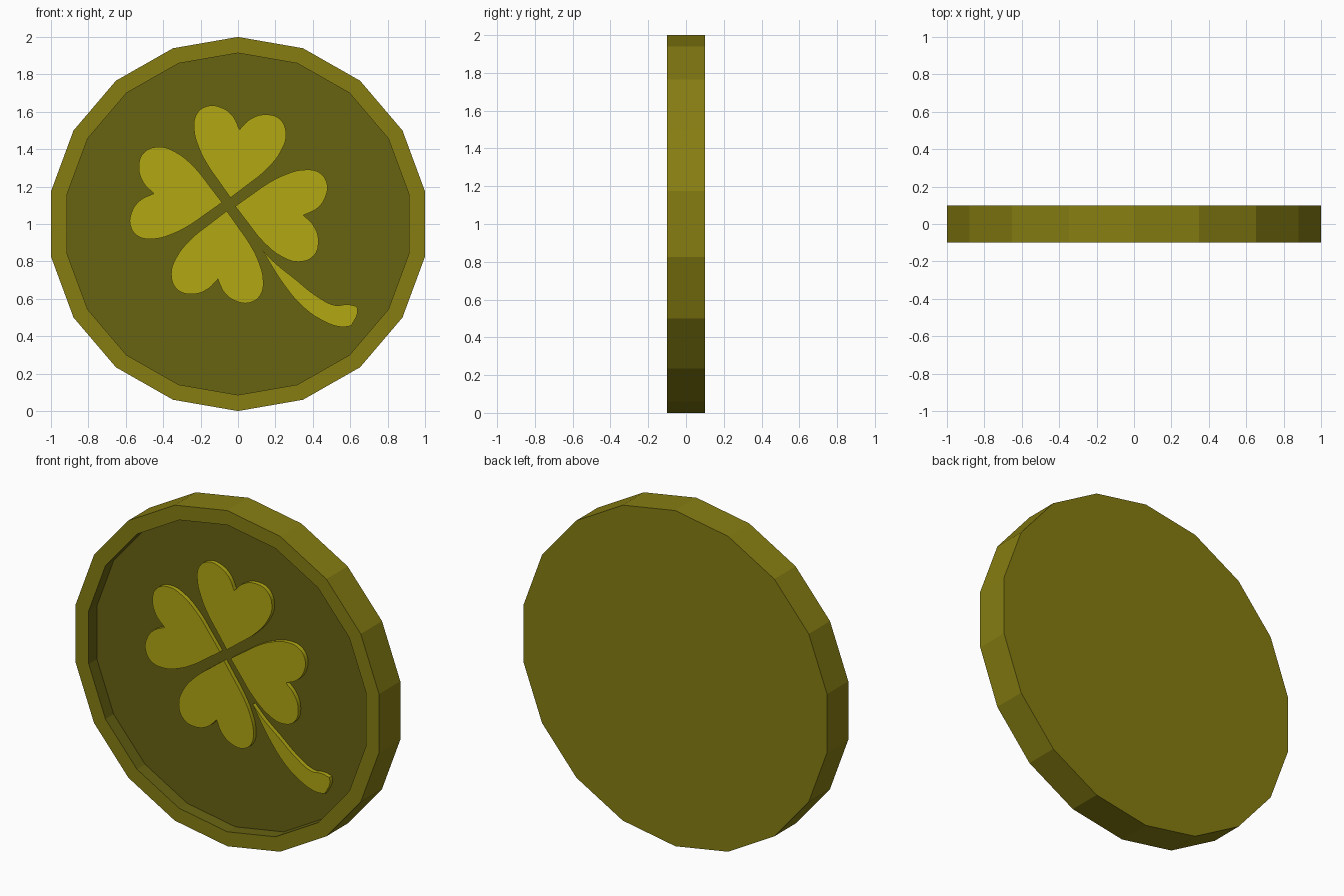
import bpy, bmesh
from math import sin, cos, pi, radians
from mathutils import Matrix, Vector

cube = bpy.data.objects.get("Cube")
if cube:
    bpy.data.objects.remove(cube, do_unlink=True)


def material(name, rgb):
    mat = bpy.data.materials.new(name)
    mat.use_nodes = True
    mat.diffuse_color = (*rgb, 1)
    mat.node_tree.nodes["Principled BSDF"].inputs["Base Color"].default_value = (*rgb, 1)
    return mat


rim_gold = material("rim gold", (0.24, 0.207, 0.006))
floor_gold = material("dark recess gold", (0.137, 0.125, 0.006))
clover_gold = material("bright clover gold", (0.44, 0.39, 0.006))

# Coin body: eighteen-sided disc with a recessed front
SIDES = 18
STRETCH = 1 / sin(radians(80))
HALF = 0.1
FLOOR_Y = -0.023
CLOVER_Y = -0.048

bm = bmesh.new()


def ring(radius, y):
    steps = [2 * pi * i / SIDES for i in range(SIDES)]
    return [bm.verts.new((radius * STRETCH * sin(a), y, 1 + radius * cos(a))) for a in steps]


rings = [ring(1, HALF), ring(1, -HALF), ring(0.914, -HALF), ring(0.914, FLOOR_Y)]
bm.faces.new(rings[0])
recess = [bm.faces.new(rings[-1])]
for a, b in zip(rings, rings[1:]):
    for i in range(SIDES):
        j = (i + 1) % SIDES
        face = bm.faces.new((a[i], a[j], b[j], b[i]))
        if b is rings[-1]:
            recess.append(face)
for face in recess:
    face.material_index = 1
bmesh.ops.recalc_face_normals(bm, faces=bm.faces)
mesh = bpy.data.meshes.new("coin_body")
bm.to_mesh(mesh)
bm.free()
mesh.materials.append(rim_gold)
mesh.materials.append(floor_gold)
bpy.context.collection.objects.link(bpy.data.objects.new("coin_body", mesh))


# Raised emblem parts: smooth closed outlines, with sharp corners where listed
def relief(name, points, corners):
    curve = bpy.data.curves.new(name, "CURVE")
    curve.dimensions = "2D"
    curve.fill_mode = "BOTH"
    curve.resolution_u = 5
    curve.extrude = 0.02
    spline = curve.splines.new("BEZIER")
    spline.bezier_points.add(len(points) - 1)
    spline.use_cyclic_u = True
    for i, (bp, p) in enumerate(zip(spline.bezier_points, points)):
        bp.co = (p[0], p[1], 0)
        kind = "VECTOR" if i in corners else "AUTO"
        bp.handle_left_type = bp.handle_right_type = kind
    curve.materials.append(clover_gold)
    obj = bpy.data.objects.new(name, curve)
    obj.rotation_euler.x = pi / 2
    obj.location.y = CLOVER_Y + curve.extrude
    bpy.context.collection.objects.link(obj)
    bpy.ops.object.select_all(action="DESELECT")
    obj.select_set(True)
    bpy.context.view_layer.objects.active = obj
    bpy.ops.object.convert(target="MESH")
    bpy.ops.object.shade_flat()


# Four heart-shaped leaves turned about the clover centre
centre = Vector((-0.05, 1.105))
heart = [(-0.04, 1.14), (-0.1, 1.225), (-0.165, 1.32), (-0.21, 1.41), (-0.235, 1.51),
         (-0.22, 1.59), (-0.165, 1.63), (-0.096, 1.625), (-0.03, 1.58), (0.008, 1.505),
         (0.065, 1.56), (0.145, 1.585), (0.225, 1.56), (0.257, 1.48), (0.23, 1.39),
         (0.145, 1.285), (0.045, 1.205)]
for k, side in enumerate(("top", "left", "bottom", "right")):
    turn = Matrix.Rotation(k * pi / 2, 2)
    relief(side + "_leaf", [centre + turn @ (Vector(p) - centre) for p in heart], (0, 9))

# Curved stem widening to a cut end
stem = [(0.13, 0.86), (0.2, 0.79), (0.3, 0.71), (0.42, 0.615), (0.52, 0.565), (0.585, 0.57),
        (0.635, 0.56), (0.64, 0.53), (0.605, 0.455), (0.55, 0.45), (0.45, 0.485),
        (0.35, 0.555), (0.25, 0.67)]
relief("stem", stem, (0, 6, 8))
